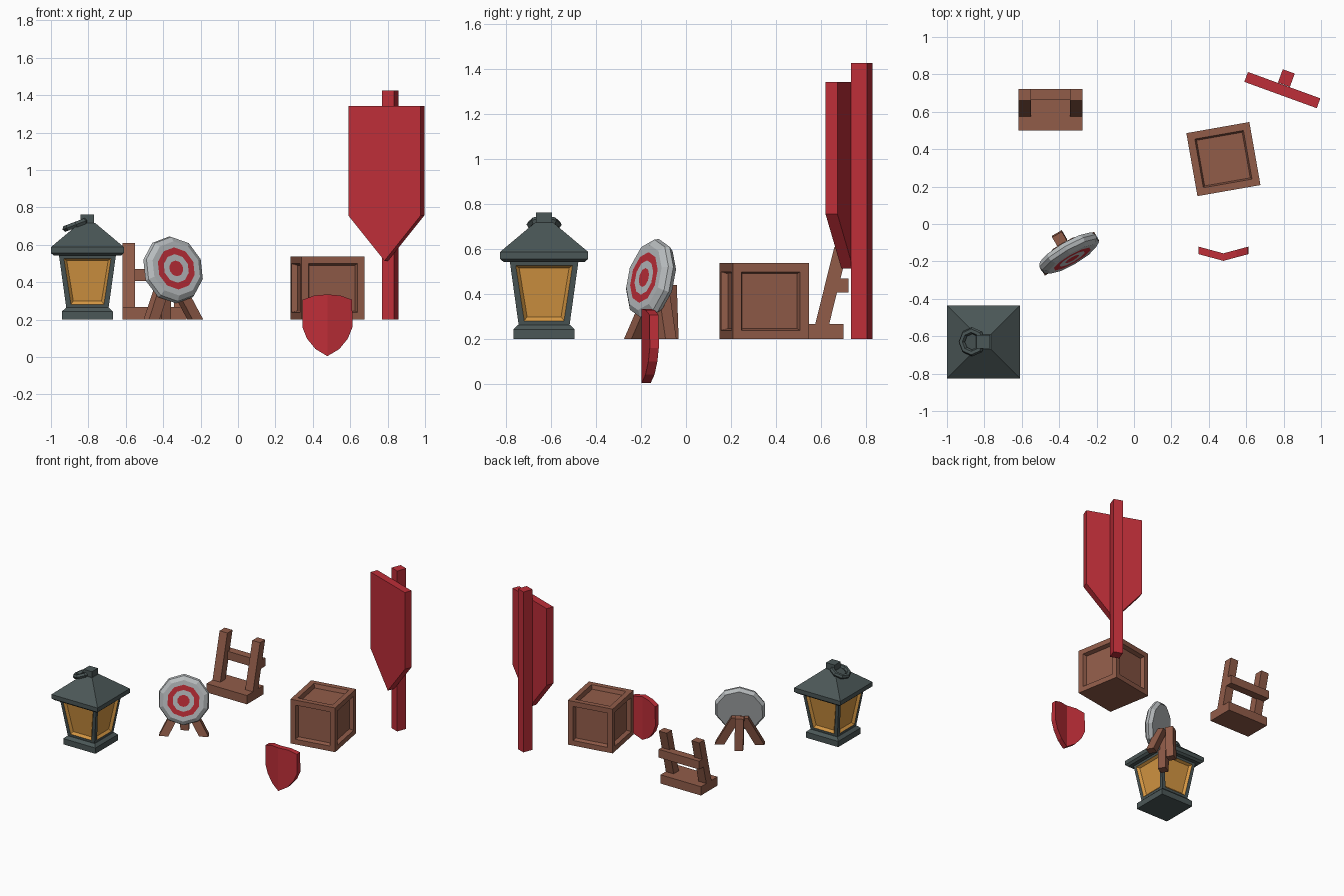
import bpy, bmesh, math
from mathutils import Vector, Matrix

if "Cube" in bpy.data.objects:
    bpy.data.objects.remove(bpy.data.objects["Cube"])


def material(name, rgb):
    m = bpy.data.materials.new(name)
    lin = [((c / 255 + 0.055) / 1.055) ** 2.4 for c in rgb]
    m.diffuse_color = (*lin, 1)
    m.use_nodes = True
    m.node_tree.nodes["Principled BSDF"].inputs["Base Color"].default_value = m.diffuse_color
    return m


RED = material("red", (190, 46, 56))
WOOD = material("brown wood", (145, 92, 73))
IRON = material("dark slate", (75, 87, 87))
GLASS = material("amber", (212, 150, 66))
PALE = material("pale grey", (184, 188, 190))


def finish(name, bm, mats):
    bmesh.ops.recalc_face_normals(bm, faces=bm.faces)
    me = bpy.data.meshes.new(name)
    bm.to_mesh(me)
    bm.free()
    for m in mats:
        me.materials.append(m)
    ob = bpy.data.objects.new(name, me)
    bpy.context.collection.objects.link(ob)
    return ob


def loft(rings, mat_ids=None):
    """Skin a list of point rings and cap both ends."""
    bm = bmesh.new()
    vs = [[bm.verts.new(p) for p in r] for r in rings]
    n = len(rings[0])
    for k, (a, b) in enumerate(zip(vs, vs[1:])):
        for i in range(n):
            f = bm.faces.new((a[i], a[(i + 1) % n], b[(i + 1) % n], b[i]))
            if mat_ids:
                f.material_index = mat_ids[k + 1]
    first, last = bm.faces.new(vs[0]), bm.faces.new(vs[-1])
    if mat_ids:
        first.material_index, last.material_index = mat_ids[0], mat_ids[-1]
    return bm


def rect(c, hx, hy, angle=0):
    R = Matrix.Rotation(math.radians(angle), 3, 'Z')
    return [Vector(c) + R @ Vector((sx * hx, sy * hy, 0))
            for sx, sy in ((-1, -1), (1, -1), (1, 1), (-1, 1))]


def bar(name, p0, p1, hx, hy, mat, angle=0):
    """Post with level ends, leaning from p0 to p1."""
    return finish(name, loft([rect(p0, hx, hy, angle), rect(p1, hx, hy, angle)]), [mat])


def tiers(cx, cy, profile):
    return loft([rect((cx, cy, z), h, h) for h, z in profile])


def recess(bm, faces, margin, slope, depth):
    """Inset each face and sink it, returning the sunk faces and their walls."""
    out = []
    for f in faces:
        bmesh.ops.inset_individual(bm, faces=[f], thickness=margin)
        r = bmesh.ops.inset_individual(bm, faces=[f], thickness=slope, depth=-depth)
        out += [f] + r["faces"]
    return out


# lantern
LX, LY = -0.805, -0.63
finish("lantern_base", tiers(LX, LY, [(.136, .2), (.136, .244), (.115, .264)]), [IRON])
body = tiers(LX, LY, [(.112, .255), (.153, .55)])
bmesh.ops.recalc_face_normals(body, faces=body.faces)
body.normal_update()
sides = [f for f in body.faces if abs(f.normal.z) < .5]
for f in recess(body, sides, .036, .02, .018):
    f.material_index = 1
finish("lantern_body", body, [IRON, GLASS])
finish("lantern_roof", tiers(LX, LY, [(.18, .543), (.195, .556), (.195, .588), (.04, .718)]), [IRON])
finish("lantern_knob", tiers(LX, LY, [(.036, .69), (.036, .762)]), [IRON])
bpy.ops.mesh.primitive_torus_add(
    major_segments=8, minor_segments=6, major_radius=.06, minor_radius=.018,
    location=(-.865, LY, .709), rotation=(0, math.radians(-21), 0))
ring = bpy.context.object
ring.name = "lantern_ring"
ring.data.materials.append(IRON)

# round target, profile runs from bullseye over the rim to the back
yaw, tilt = math.radians(30), math.radians(12)
normal = Vector((math.sin(yaw) * math.cos(tilt), -math.cos(yaw) * math.cos(tilt), math.sin(tilt)))
Q = normal.to_track_quat('Z', 'Y')
profile = [(.043, 0), (.078, 0), (.115, 0), (.148, 0), (.176, -.018), (.183, -.04), (.165, -.065)]
rings = [[Vector((-.33, -.187, .474)) + Q @ Vector((r * math.cos(a), r * math.sin(a), d))
          for a in (math.radians(90 + 36 * i) for i in range(10))] for r, d in profile]
finish("target_disc", loft(rings, [1, 0, 1, 0, 0, 0, 0, 0]), [PALE, RED])

# target stand
bar("target_left_leg", (-.462, -.235, .2), (-.39, -.14, .42), .033, .028, WOOD, 30)
bar("target_right_leg", (-.228, -.083, .2), (-.345, -.115, .42), .033, .028, WOOD, 30)
bar("target_back_leg", (-.398, -.072, .2), (-.398, -.08, .44), .03, .028, WOOD, 30)

# leaning rack
RX = -.446
bar("rack_base", (RX, .6, .2), (RX, .6, .267), .171, .1, WOOD)
for side, s in (("left", -1), ("right", 1)):
    bar(f"rack_{side}_upright", (RX + s * .138, .603, .26), (RX + s * .138, .69, .61), .033, .031, WOOD)
bar("rack_crossbar", (RX, .692, .407), (RX, .692, .47), .171, .03, WOOD)

# crate with sunken panels on every face but the bottom
crate = loft([rect((.478, .347, z), .171, .171, 10) for z in (.2, .538)])
bmesh.ops.recalc_face_normals(crate, faces=crate.faces)
crate.normal_update()
recess(crate, [f for f in crate.faces if f.normal.z > -.5], .055, .012, .03)
finish("crate", crate, [WOOD])

# banner board and post
Rb = Matrix.Rotation(math.radians(-20), 3, 'Z')
outline = [(-.206, 1.343), (.206, 1.343), (.206, .757), (0, .515), (-.206, .757)]
finish("banner_board", loft([[Vector((.793, .716, 0)) + Rb @ Vector((x, y, z)) for x, z in outline]
                             for y in (-.028, .028)]), [RED])
bar("banner_post", (.8145, .78, .2), (.8145, .78, 1.426), .034, .038, RED, -20)

# shield folded along its centre line
half = [(.07, .329), (.132, .307), (.134, .16), (.11, .1), (.064, .043)]
bm = bmesh.new()
for s in (1, -1):
    pts = [(0, .335)] + [(s * x, z) for x, z in half] + [(0, .005)]
    front, back = [[bm.verts.new((.478 + x, -.197 + t + .27 * abs(x), z)) for x, z in pts]
                   for t in (0, .04)]
    bm.faces.new(front)
    bm.faces.new(back)
    for i in range(len(pts) - 1):
        bm.faces.new((front[i], front[i + 1], back[i + 1], back[i]))
bmesh.ops.remove_doubles(bm, verts=bm.verts, dist=1e-5)
finish("shield", bm, [RED])
